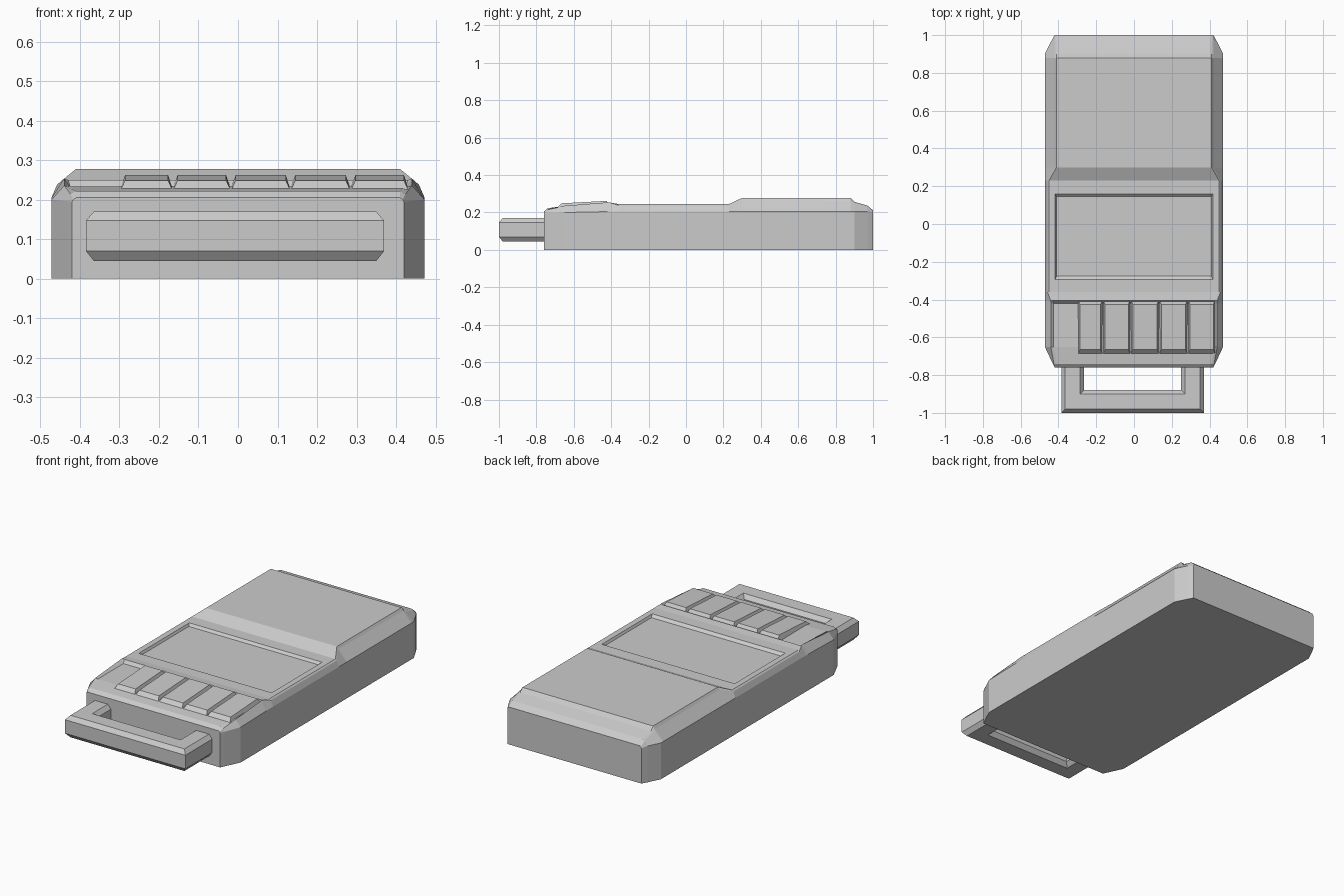
import bpy, bmesh

if "Cube" in bpy.data.objects:
    bpy.data.objects.remove(bpy.data.objects["Cube"])


def loft(name, rings):
    """Skin closed rings of equal point count and cap both ends."""
    bm = bmesh.new()
    vs = [[bm.verts.new(p) for p in r] for r in rings]
    n = len(vs[0])
    for a, b in zip(vs, vs[1:]):
        for i in range(n):
            j = (i + 1) % n
            bm.faces.new((a[i], a[j], b[j], b[i]))
    bm.faces.new(vs[0][::-1])
    bm.faces.new(vs[-1])
    bmesh.ops.recalc_face_normals(bm, faces=bm.faces)
    me = bpy.data.meshes.new(name)
    bm.to_mesh(me)
    bm.free()
    ob = bpy.data.objects.new(name, me)
    bpy.context.collection.objects.link(ob)
    return ob


def rect(x0, x1, y0, y1, z0, z1):
    """Rectangle ring at height z0 (front edge) to z1 (back edge)."""
    return [(x0, y0, z0), (x1, y0, z0), (x1, y1, z1), (x0, y1, z1)]


# Body: cross-sections along y -> (y, wall x, wall z, shoulder x, z, deck x, z)
stations = [
    (-0.76, .42, .195, .417, .20, .41, .205),
    (-0.74, .43, .196, .424, .214, .41, .222),
    (-0.65, .472, .20, .44, .236, .425, .233),
    (-0.42, .472, .205, .44, .254, .425, .233),
    (-0.405, .472, .205, .441, .253, .43, .25),
    (-0.36, .472, .206, .458, .238, .45, .245),
    (0.23, .472, .206, .458, .238, .45, .245),
    (0.30, .472, .206, .42, .265, .41, .278),
    (0.88, .472, .206, .42, .262, .41, .278),
    (0.90, .472, .206, .42, .25, .41, .257),
    (0.97, .437, .206, .42, .232, .41, .237),
    (1.00, .42, .20, .417, .207, .41, .212),
]
rings = []
for y, w, zw, xm, zm, xt, zt in stations:
    half = [(w, 0), (w, zw), (xm, zm), (xt, zt)]
    rings.append([(x, y, z) for x, z in half] + [(-x, y, z) for x, z in half[::-1]])
body = loft("body", rings)

# Shallow screen recess in the middle of the deck
cutter = loft("screen_cutter", [rect(-.41, .41, -.275, .145, .232, .232),
                                rect(-.425, .425, -.315, .175, .26, .26)])
cutter.hide_render = True
cutter.hide_set(True)
cut = body.modifiers.new("screen_recess", 'BOOLEAN')
cut.operation = 'DIFFERENCE'
cut.solver = 'EXACT'
cut.object = cutter

# Keys with V grooves between them; the leftmost slot stays empty
edges = [-.298, -.165, -.018, .133, .285, .432]
for i, (x0, x1) in enumerate(zip(edges, edges[1:])):
    loft(f"key_{i + 1}", [rect(x0, x1, -.69, -.405, .215, .225),
                          rect(x0 + .003, x1 - .003, -.685, -.405, .229, .236),
                          rect(x0 + .012, x1 - .012, -.665, -.425, .249, .262)])

# Front carry handle: chamfered section mitred around a U path
section = [(0, .07), (.02, .045), (.1, .045), (.12, .07),
           (.12, .147), (.1, .17), (.02, .17), (0, .147)]
loft("front_handle", [
    [(-.385 + d, -.72, z) for d, z in section],
    [(-.385 + d, -1 + d, z) for d, z in section],
    [(.37 - d, -1 + d, z) for d, z in section],
    [(.37 - d, -.72, z) for d, z in section],
])
